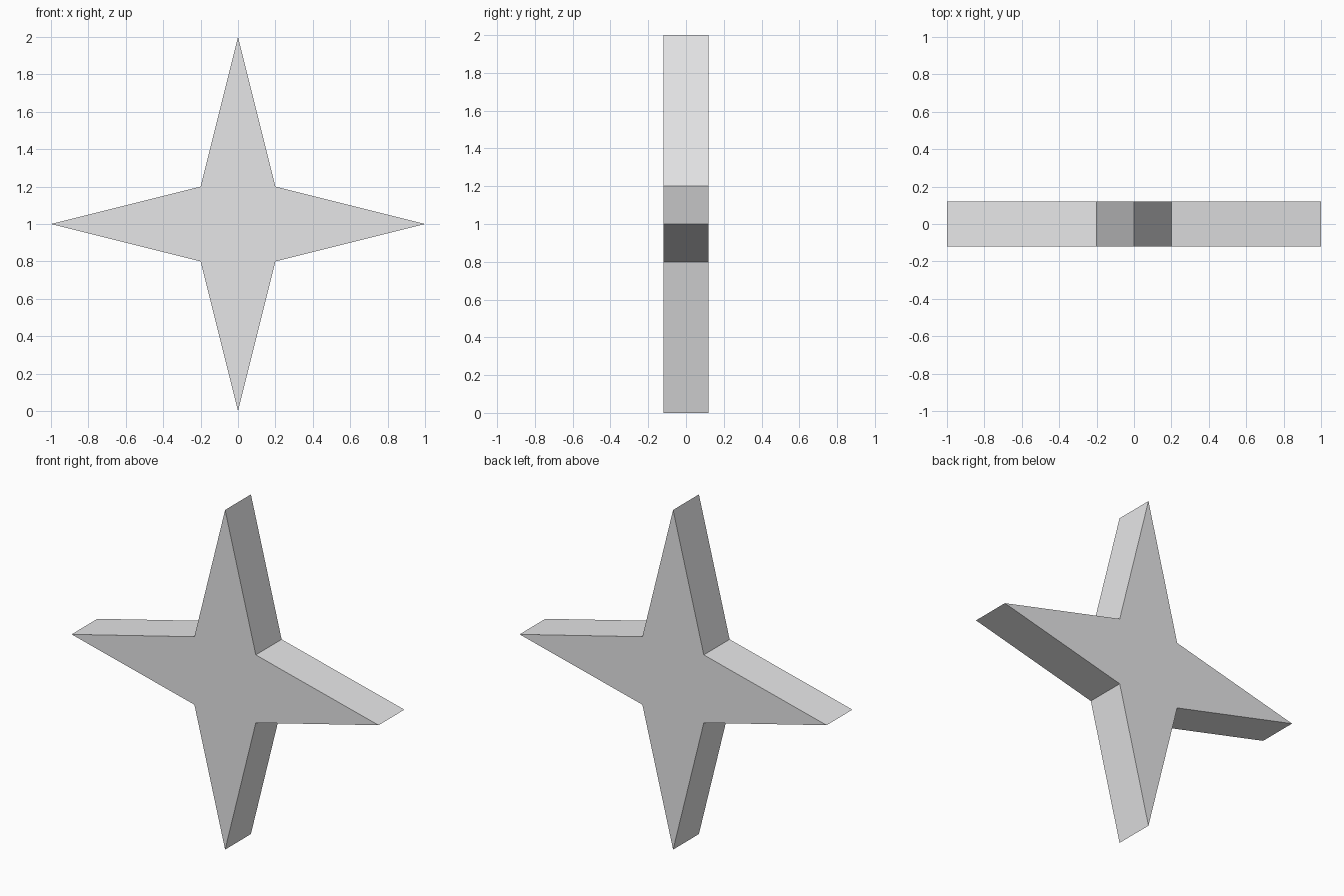
import bpy, bmesh, math

if "Cube" in bpy.data.objects:
    bpy.data.objects.remove(bpy.data.objects["Cube"])

# Colour
grey = bpy.data.materials.new("light grey")
grey.diffuse_color = (0.79, 0.79, 0.80, 1)
grey.use_nodes = True
grey.node_tree.nodes["Principled BSDF"].inputs["Base Color"].default_value = grey.diffuse_color

# Four-pointed star: outline alternates tips and inner corners
TIP, INNER, DEPTH, CENTRE_Z = 1.0, math.hypot(0.2, 0.2), 0.24, 1.0
bm = bmesh.new()
outline = []
for i in range(8):
    a = i * math.pi / 4
    r = INNER if i % 2 else TIP
    outline.append(bm.verts.new((r * math.cos(a), -DEPTH / 2, CENTRE_Z + r * math.sin(a))))
front = bm.faces.new(outline)

# Extrude the outline to the back
ext = bmesh.ops.extrude_face_region(bm, geom=[front], use_keep_orig=True)
back = [v for v in ext["geom"] if isinstance(v, bmesh.types.BMVert)]
bmesh.ops.translate(bm, verts=back, vec=(0, DEPTH, 0))
bmesh.ops.recalc_face_normals(bm, faces=bm.faces)

mesh = bpy.data.meshes.new("star")
bm.to_mesh(mesh)
bm.free()
mesh.materials.append(grey)
bpy.context.collection.objects.link(bpy.data.objects.new("star", mesh))
